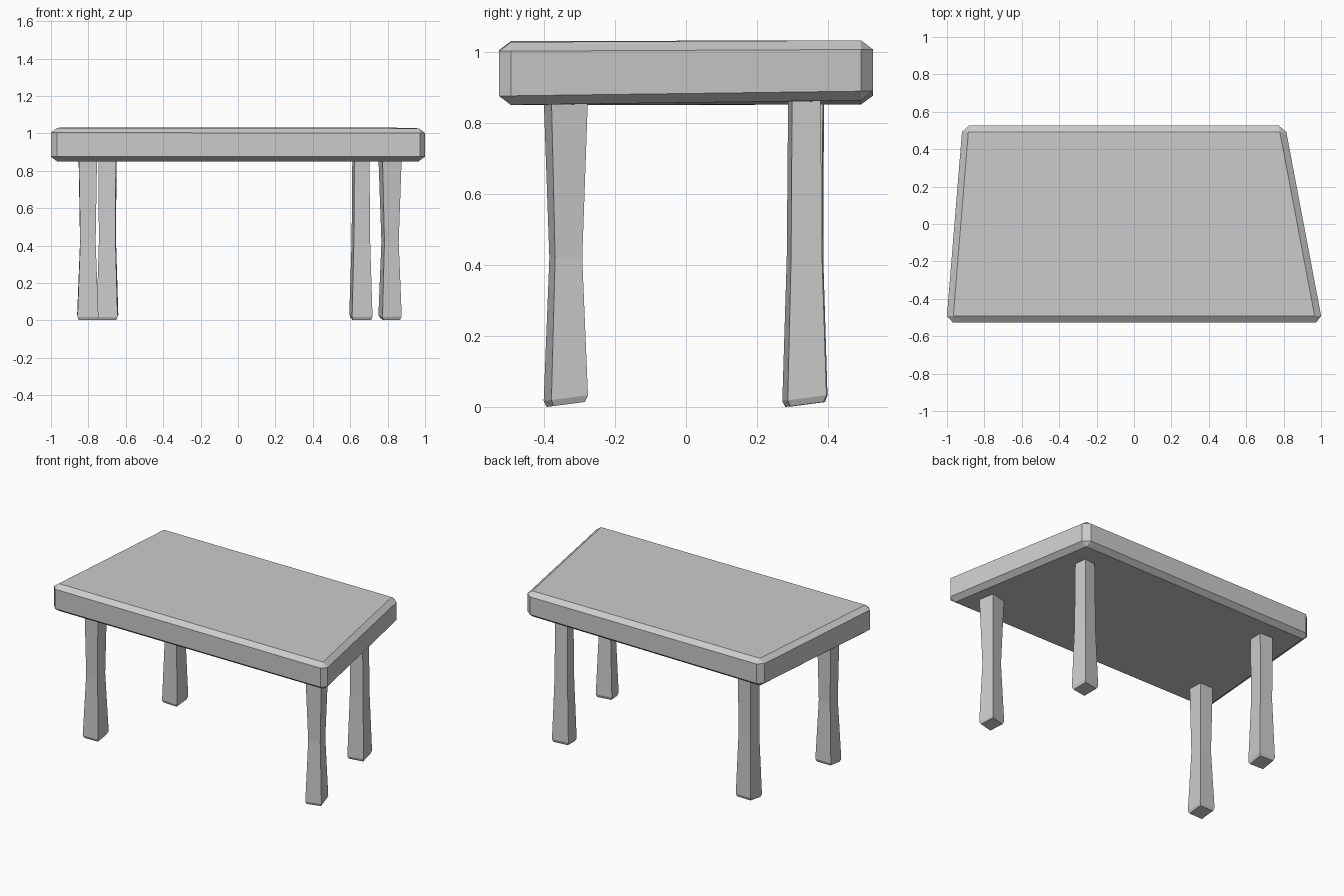
import bpy, bmesh
from math import radians
from mathutils import Matrix, Vector

if "Cube" in bpy.data.objects:
    bpy.data.objects.remove(bpy.data.objects["Cube"])


def loft(name, rings):
    """Closed solid through a stack of four-point rings, bottom to top."""
    bm = bmesh.new()
    loops = [[bm.verts.new(p) for p in ring] for ring in rings]
    for low, high in zip(loops, loops[1:]):
        for i in range(4):
            j = (i + 1) % 4
            bm.faces.new((low[i], low[j], high[j], high[i]))
    bm.faces.new(loops[0][::-1])
    bm.faces.new(loops[-1])
    mesh = bpy.data.meshes.new(name)
    bm.to_mesh(mesh)
    bm.free()
    obj = bpy.data.objects.new(name, mesh)
    bpy.context.collection.objects.link(obj)
    return obj


# Table top: skewed slab with slightly uneven heights and chamfered edges.
# Modelled taller and scaled down so the chamfers are wider than high.
squash = 0.75
corners = [(-1.003, -0.526), (1.007, -0.526), (0.808, 0.526), (-0.917, 0.526)]
bottom_z = [0.850, 0.850, 0.864, 0.851]
top_z = [1.030, 1.027, 1.032, 1.031]
top = loft("table_top", [
    [(x, y, z / squash) for (x, y), z in zip(corners, heights)]
    for heights in (bottom_z, top_z)])
top.scale.z = squash
bevel = top.modifiers.new("chamfer", "BEVEL")
bevel.width = 0.034
bevel.segments = 1
bevel.limit_method = 'ANGLE'
bevel.angle_limit = radians(30)


# Legs: square, waisted, turned a little, with a chamfered slanting foot
def leg(name, x, y, turn, foot, waist, head):
    rot = Matrix.Rotation(radians(turn), 3, 'Z')
    rings = []
    for z, size, tilt in ((0.008, foot - 0.014, 0.13), (0.026, foot, 0.13),
                          (0.42, waist, 0), (0.872, head, 0)):
        ring = []
        for sx, sy in ((-1, -1), (1, -1), (1, 1), (-1, 1)):
            p = rot @ Vector((sx * size / 2, sy * size / 2, 0))
            ring.append((x + p.x, y + p.y, z + tilt * p.y))
        rings.append(ring)
    return loft(name, rings)


leg("front_right_leg", 0.813, -0.338, 12, 0.105, 0.078, 0.105)
leg("front_left_leg", -0.803, -0.340, 1, 0.112, 0.082, 0.097)
leg("back_right_leg", 0.657, 0.333, 8, 0.110, 0.088, 0.081)
leg("back_left_leg", -0.698, 0.340, -2, 0.112, 0.089, 0.093)
